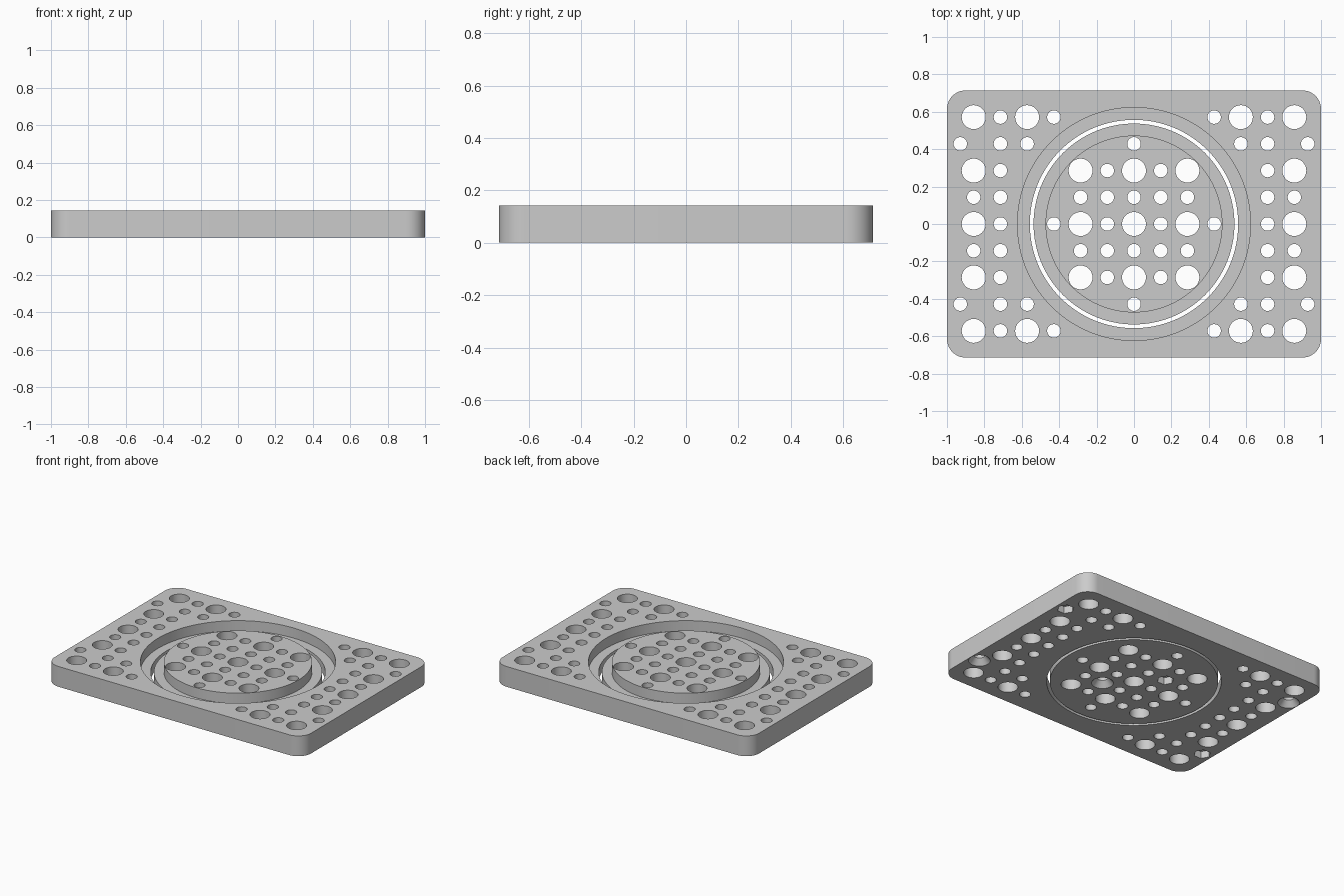
import bpy, bmesh
from math import cos, sin, pi, radians

if "Cube" in bpy.data.objects:
    bpy.data.objects.remove(bpy.data.objects["Cube"])

P = 1 / 7            # hole pitch, also the plate thickness
STEP = P / 2         # height of the ledge and the flange
BIG, SMALL = 0.064, 0.036

grey = bpy.data.materials.new("plate_grey")
grey.use_nodes = True
grey.diffuse_color = (0.6, 0.6, 0.6, 1)
grey.node_tree.nodes["Principled BSDF"].inputs["Base Color"].default_value = (0.6, 0.6, 0.6, 1)


def make_object(name, bm):
    bmesh.ops.recalc_face_normals(bm, faces=bm.faces)
    mesh = bpy.data.meshes.new(name)
    bm.to_mesh(mesh)
    bm.free()
    mesh.materials.append(grey)
    ob = bpy.data.objects.new(name, mesh)
    bpy.context.collection.objects.link(ob)
    return ob


def add_turned(bm, profile, x=0, y=0, sides=32):
    """Closed solid turned from (radius, height) pairs, listed bottom to top."""
    rings = [[bm.verts.new((x + r * cos(2 * pi * i / sides), y + r * sin(2 * pi * i / sides), z))
              for i in range(sides)] for r, z in profile]
    bm.faces.new(rings[0][::-1])
    bm.faces.new(rings[-1])
    for low, high in zip(rings, rings[1:]):
        for i in range(sides):
            j = (i + 1) % sides
            bm.faces.new((low[i], low[j], high[j], high[i]))


def cut(ob, bm):
    cutter = make_object("cutter", bm)
    cutter.hide_render = True
    mod = ob.modifiers.new("cut", 'BOOLEAN')
    mod.operation, mod.solver, mod.object = 'DIFFERENCE', 'EXACT', cutter
    bpy.context.view_layer.objects.active = ob
    bpy.ops.object.modifier_apply(modifier=mod.name)
    bpy.data.objects.remove(cutter)


def drill(ob, holes, sinks, nuts):
    """Cut straight holes, holes countersunk from below, and hexagonal nut pockets."""
    bm = bmesh.new()
    for (x, y), r in holes.items():
        if (x, y) in sinks:
            profile = [(0.075, -0.005), (0.07, 0), (SMALL, 0.04), (SMALL, P + 0.05)]
        else:
            profile = [(r, -0.05), (r, P + 0.05)]
        add_turned(bm, profile, x * P, y * P)
    cut(ob, bm)
    bm = bmesh.new()
    for x, y in nuts:
        add_turned(bm, [(0.055, -0.05), (0.055, 0.05)], x * P, y * P, 6)
    cut(ob, bm)


def finish(ob):
    bpy.ops.object.select_all(action='DESELECT')
    ob.select_set(True)
    bpy.context.view_layer.objects.active = ob
    bpy.ops.object.shade_smooth_by_angle(angle=radians(30))


# Outer frame: rounded slab with a stepped round opening
bm = bmesh.new()
R = 0.1
outline = []
for k, (sx, sy) in enumerate(((1, 1), (-1, 1), (-1, -1), (1, -1))):
    for i in range(13):
        a = (k + i / 12) * pi / 2
        outline.append(bm.verts.new((sx * (1 - R) + R * cos(a), sy * (5 * P - R) + R * sin(a), 0)))
base = bm.faces.new(outline)
top = bmesh.ops.extrude_face_region(bm, geom=[base])
bmesh.ops.translate(bm, vec=(0, 0, P),
                    verts=[v for v in top["geom"] if isinstance(v, bmesh.types.BMVert)])
frame = make_object("outer_frame", bm)

bm = bmesh.new()
add_turned(bm, [(0.557, -0.05), (0.557, STEP), (0.623, STEP), (0.623, P + 0.05)], sides=128)
cut(frame, bm)

# Frame holes, one quarter mirrored to all four
quarter = {(3, 4): SMALL, (4, 4): BIG, (5, 4): SMALL, (6, 4): BIG,
           (4, 3): SMALL, (5, 3): SMALL, (6.5, 3): SMALL,
           (5, 2): SMALL, (6, 2): BIG, (5, 1): SMALL, (6, 1): SMALL,
           (5, 0): SMALL, (6, 0): BIG}
holes = {(sx * x, sy * y): r for (x, y), r in quarter.items() for sx in (1, -1) for sy in (1, -1)}
drill(frame, holes, sinks=[(6.5, -3), (-6.5, 3)], nuts=[(6.5, 3), (-6.5, -3)])
finish(frame)

# Central disc with a lower flange, separated from the frame by a thin gap
bm = bmesh.new()
add_turned(bm, [(0.537, 0), (0.537, STEP), (0.473, STEP), (0.473, P)], sides=128)
disc = make_object("centre_disc", bm)

# Disc holes: square grid plus one small hole towards each side
holes = {(x, y): BIG if x % 2 == 0 and y % 2 == 0 else SMALL
         for x in range(-2, 3) for y in range(-2, 3)}
holes.update({p: SMALL for p in ((3, 0), (-3, 0), (0, 3), (0, -3))})
drill(disc, holes, sinks=[(1, -1)], nuts=[(-1, 1)])
finish(disc)
